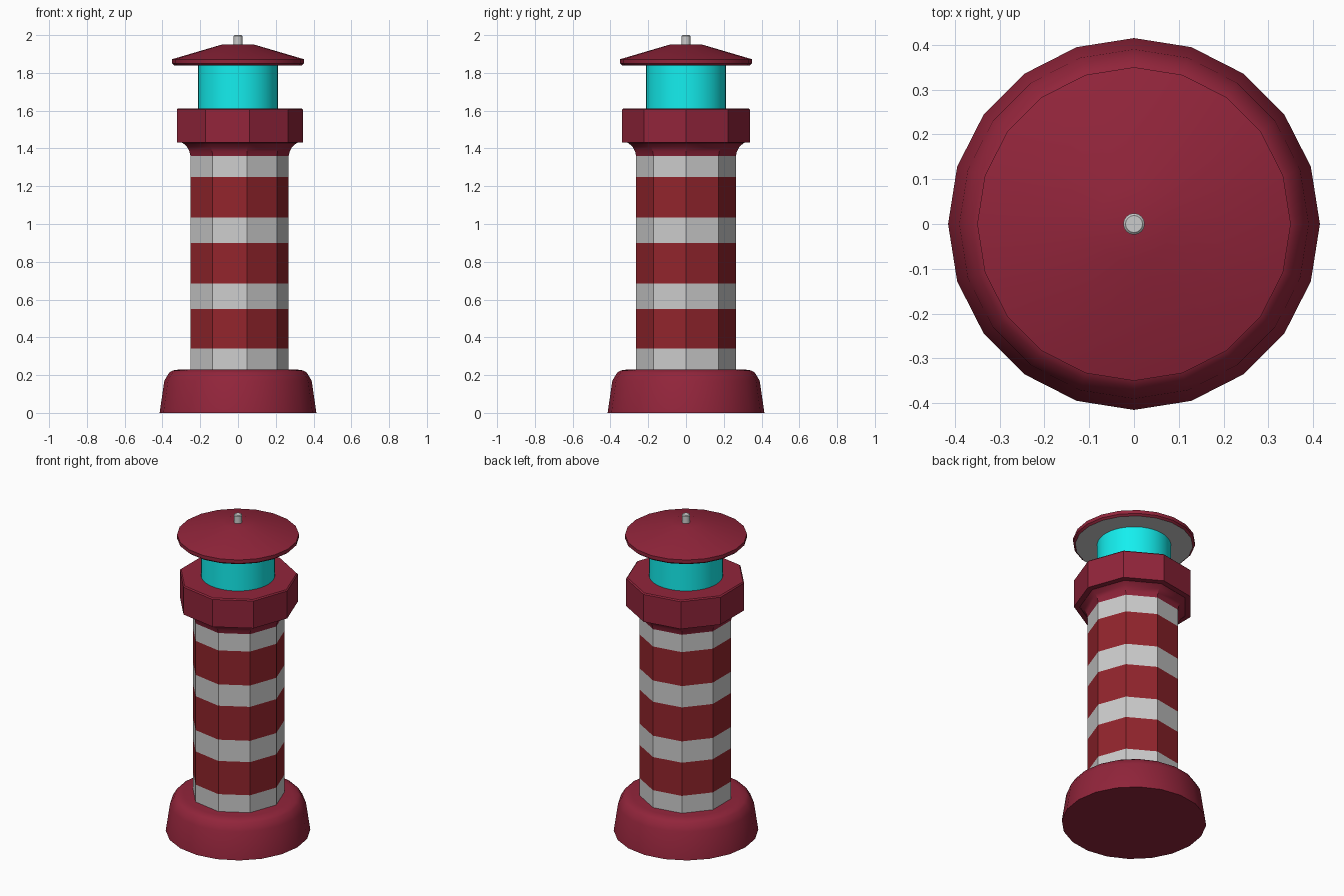
import bpy, bmesh, math

if "Cube" in bpy.data.objects:
    bpy.data.objects.remove(bpy.data.objects["Cube"])

def material(name, rgb):
    m = bpy.data.materials.new(name)
    m.diffuse_color = (*rgb, 1)
    m.use_nodes = True
    m.node_tree.nodes["Principled BSDF"].inputs["Base Color"].default_value = m.diffuse_color
    return m

trim = material("trim_red", (0.285, 0.018, 0.043))
stripe = material("stripe_red", (0.285, 0.018, 0.025))
glass = material("cyan_glass", (0.007, 0.86, 0.86))
plain = None

def lathe(name, sides, profile, mats=(plain,), pick=lambda i: 0, bottom=0, top=0):
    """Spin (radius, z) points around z; pick gives the material slot per band."""
    bm = bmesh.new()
    rings = [[bm.verts.new((r * math.cos(2 * math.pi * k / sides),
                            r * math.sin(2 * math.pi * k / sides), z))
              for k in range(sides)] for r, z in profile]
    for i, (a, b) in enumerate(zip(rings, rings[1:])):
        for k in range(sides):
            n = (k + 1) % sides
            bm.faces.new((a[k], a[n], b[n], b[k])).material_index = pick(i)
    bm.faces.new(rings[0][::-1]).material_index = bottom
    bm.faces.new(rings[-1]).material_index = top
    mesh = bpy.data.meshes.new(name)
    for m in mats:
        mesh.materials.append(m)
    bm.to_mesh(mesh)
    bm.free()
    ob = bpy.data.objects.new(name, mesh)
    bpy.context.collection.objects.link(ob)
    bpy.ops.object.select_all(action='DESELECT')
    ob.select_set(True)
    bpy.context.view_layer.objects.active = ob
    bpy.ops.object.shade_smooth_by_angle(angle=math.radians(30))
    return ob

# Round footing with softened shoulder
lathe("base", 20, [(0.415, 0), (0.39, 0.17), (0.365, 0.212), (0.345, 0.225), (0.31, 0.23)], (trim,))

# Nine-sided striped tower
heights = [0.23, 0.34, 0.55, 0.685, 0.90, 1.035, 1.25, 1.36]
lathe("tower", 9, [(0.268, z) for z in heights], (plain, stripe), lambda i: i % 2)

# Nine-sided gallery with flared collar below
lathe("gallery", 9, [(0.268, 1.36), (0.274, 1.385), (0.288, 1.41), (0.312, 1.43),
                     (0.345, 1.432), (0.345, 1.605), (0.338, 1.612)], (trim,))

# Lantern room
lathe("lantern", 40, [(0.212, 1.61), (0.212, 1.84)], (glass,))

# Roof with grey soffit
lathe("roof", 20, [(0.338, 1.84), (0.35, 1.85), (0.35, 1.872), (0.085, 1.95)], (trim, plain), bottom=1)

# Finial rod
lathe("finial", 16, [(0.024, 1.94), (0.024, 1.995), (0.019, 2.0)])
